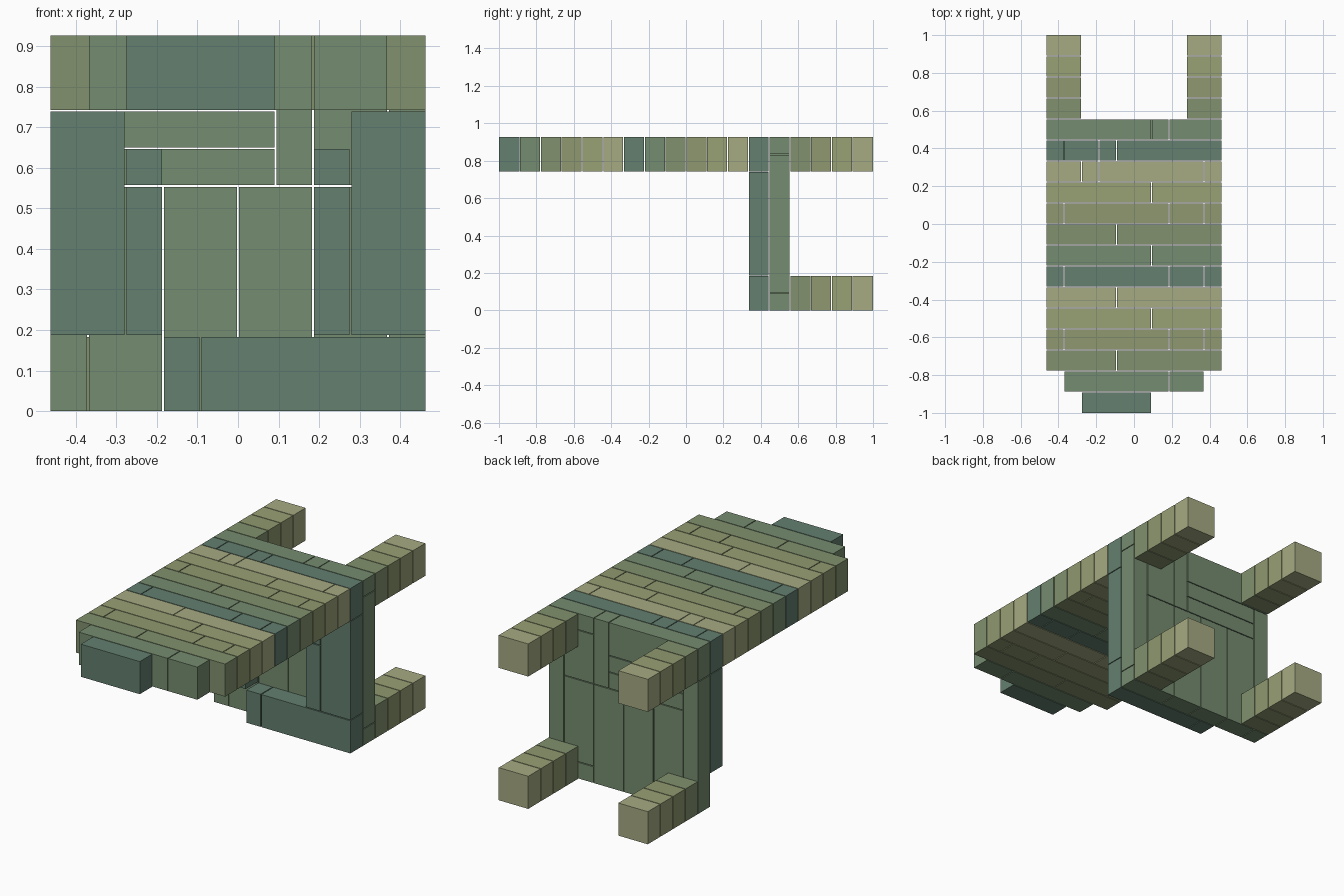
import bpy

if "Cube" in bpy.data.objects:
    bpy.data.objects.remove(bpy.data.objects["Cube"])

U = 0.0926          # brick module across x and z
D = 2.0 / 18        # layer thickness along y
G = 0.0022          # half of the joint between bricks


def lin(c):
    return c / 12.92 if c <= 0.04045 else ((c + 0.055) / 1.055) ** 2.4


# six repeating shades from dark teal to pale olive
shades = [(0.39, 0.50, 0.44), (0.46, 0.55, 0.44), (0.51, 0.57, 0.43),
          (0.56, 0.60, 0.44), (0.60, 0.63, 0.46), (0.65, 0.67, 0.51)]
mats = []
for i, s in enumerate(shades):
    m = bpy.data.materials.new(f"shade_{i}")
    m.diffuse_color = (*map(lin, s), 1)
    m.use_nodes = True
    m.node_tree.nodes["Principled BSDF"].inputs["Base Color"].default_value = m.diffuse_color
    mats.append(m)


def span(a, b, lo, hi):
    """Inset a module range by the joint, keeping outer faces flush."""
    return (a * U + (0 if a == lo else G), b * U - (0 if b == hi else G))


def brick(name, layer, x0, x1, z0, z1):
    xa, xb = span(x0, x1, -5, 5)
    za, zb = span(z0, z1, 0, 10)
    ya = -1 + layer * D + (G if layer > 0 else 0)
    yb = -1 + (layer + 1) * D - (G if layer < 17 else 0)
    v = [(x, y, z) for x in (xa, xb) for y in (ya, yb) for z in (za, zb)]
    f = [(0, 1, 3, 2), (4, 6, 7, 5), (0, 4, 5, 1),
         (2, 3, 7, 6), (0, 2, 6, 4), (1, 5, 7, 3)]
    me = bpy.data.meshes.new(name)
    me.from_pydata(v, [], f)
    me.materials.append(mats[layer % 6])
    ob = bpy.data.objects.new(name, me)
    bpy.context.collection.objects.link(ob)


# top slab: x positions of the joints in each layer
three = [-5, -4, 2, 4, 5]
slab = [[-3, 1], [-4, 2, 4], [-5, -1, 5], three, [-5, 1, 5], [-5, -1, 5],
        three, [-5, 1, 5], [-5, -1, 5], three, [-5, 1, 5],
        [-5, -3, -2, 4, 5], [-5, -4, -2, -1, 5]]
for layer, cuts in enumerate(slab):
    for a, b in zip(cuts, cuts[1:]):
        brick("slab_brick", layer, a, b, 8, 10)

# frame around the opening, below the slab
for s in (-1, 1):
    for name, a, b, z0, z1 in (("frame_post", 3, 5, 2, 8),
                               ("frame_inner_post", 2, 3, 2, 6),
                               ("frame_corner", 2, 3, 6, 7)):
        x0, x1 = sorted((s * a, s * b))
        brick(name, 12, x0, x1, z0, z1)
brick("frame_sill", 12, -2, -1, 0, 2)
brick("frame_sill", 12, -1, 5, 0, 2)

# back panel
for box in [(-5, -4, 0, 8), (-4, -2, 0, 6), (-2, 0, 0, 6), (0, 2, 0, 6),
            (2, 5, 0, 1), (2, 4, 1, 6), (4, 5, 1, 9), (2, 4, 6, 9),
            (2, 5, 9, 10), (1, 2, 6, 10), (-4, 1, 6, 7), (-4, 1, 7, 8),
            (-5, 1, 8, 10)]:
    brick("back_panel_brick", 13, *box)

# four square legs projecting backwards
for layer in range(14, 18):
    for x in (-5, 3):
        for z in (0, 8):
            brick("rear_leg_block", layer, x, x + 2, z, z + 2)
